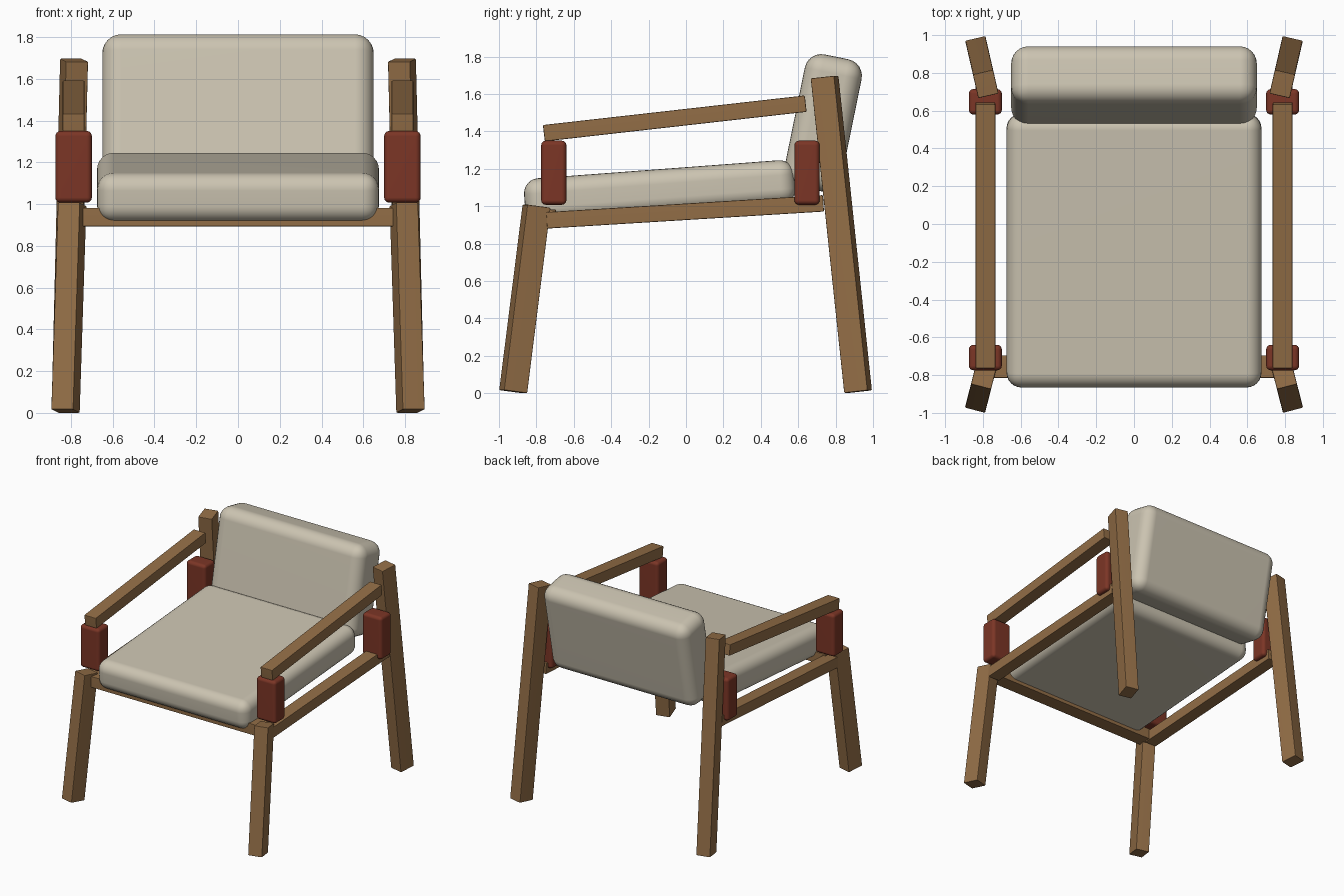
import bpy
import bmesh
from mathutils import Matrix, Vector

cube = bpy.data.objects.get("Cube")
if cube:
    bpy.data.objects.remove(cube, do_unlink=True)


def material(name, rgb):
    mat = bpy.data.materials.new(name)
    mat.use_nodes = True
    mat.diffuse_color = (*rgb, 1)
    mat.node_tree.nodes["Principled BSDF"].inputs["Base Color"].default_value = (*rgb, 1)
    return mat


wood = material("warm wood", (0.29, 0.155, 0.062))
fabric = material("cream fabric", (0.60, 0.55, 0.44))
leather = material("red brown leather", (0.20, 0.036, 0.019))


def beam(name, start, end, width, depth, mat, radius=0.006, segments=2):
    """Rounded box from start to end; its width stays horizontal."""
    start, end = Vector(start), Vector(end)
    axis = end - start
    length = axis.length
    axis.normalize()
    side = axis.cross(Vector((0, 0, 1)))
    if side.length < 1e-5:
        side = Vector((1, 0, 0))
    side.normalize()
    up = axis.cross(side)

    bm = bmesh.new()
    bmesh.ops.create_cube(bm, size=1)
    bmesh.ops.scale(bm, vec=(width, depth, length), verts=bm.verts)
    bmesh.ops.bevel(bm, geom=bm.edges[:], offset=radius, segments=segments,
                    profile=0.5, affect='EDGES')
    turn = Matrix((side, up, axis)).transposed().to_4x4()
    bm.transform(Matrix.Translation((start + end) / 2) @ turn)
    mesh = bpy.data.meshes.new(name)
    bm.to_mesh(mesh)
    bm.free()
    mesh.materials.append(mat)

    obj = bpy.data.objects.new(name, mesh)
    bpy.context.collection.objects.link(obj)
    bpy.ops.object.select_all(action='DESELECT')
    obj.select_set(True)
    bpy.context.view_layer.objects.active = obj
    bpy.ops.object.shade_smooth_by_angle()
    normals = obj.modifiers.new("even shading", 'WEIGHTED_NORMAL')
    normals.keep_sharp = True
    return obj


# Cushions
beam("seat_cushion", (0, -0.863, 1.026), (0, 0.583, 1.134), 1.35, 0.235,
     fabric, 0.08, 6)
beam("back_cushion", (0, 0.661, 1.092), (0, 0.805, 1.798), 1.30, 0.31,
     fabric, 0.09, 6)

# Cross rail under the front of the seat
beam("front_rail", (-0.76, -0.755, 0.937), (0.76, -0.755, 0.937), 0.12, 0.09, wood)

# Side frames
for label, s in (("left", 1), ("right", -1)):
    x = s * 0.787
    beam(label + "_front_leg", (s * 0.826, -0.924, 0.008), (s * 0.794, -0.799, 1.0),
         0.11, 0.13, wood)
    beam(label + "_back_leg", (s * 0.826, 0.92, 0.008), (s * 0.785, 0.741, 1.69),
         0.11, 0.13, wood)
    beam(label + "_side_rail", (x, -0.745, 0.924), (x, 0.735, 1.015), 0.105, 0.088, wood)
    beam(label + "_armrest", (x, -0.76, 1.39), (x, 0.64, 1.548), 0.105, 0.088, wood)
    for end, y in (("front", -0.707), ("back", 0.647)):
        beam(f"{label}_{end}_arm_pad", (x, y, 1.007), (x, y, 1.35), 0.175, 0.135,
             leather, 0.025, 4)
